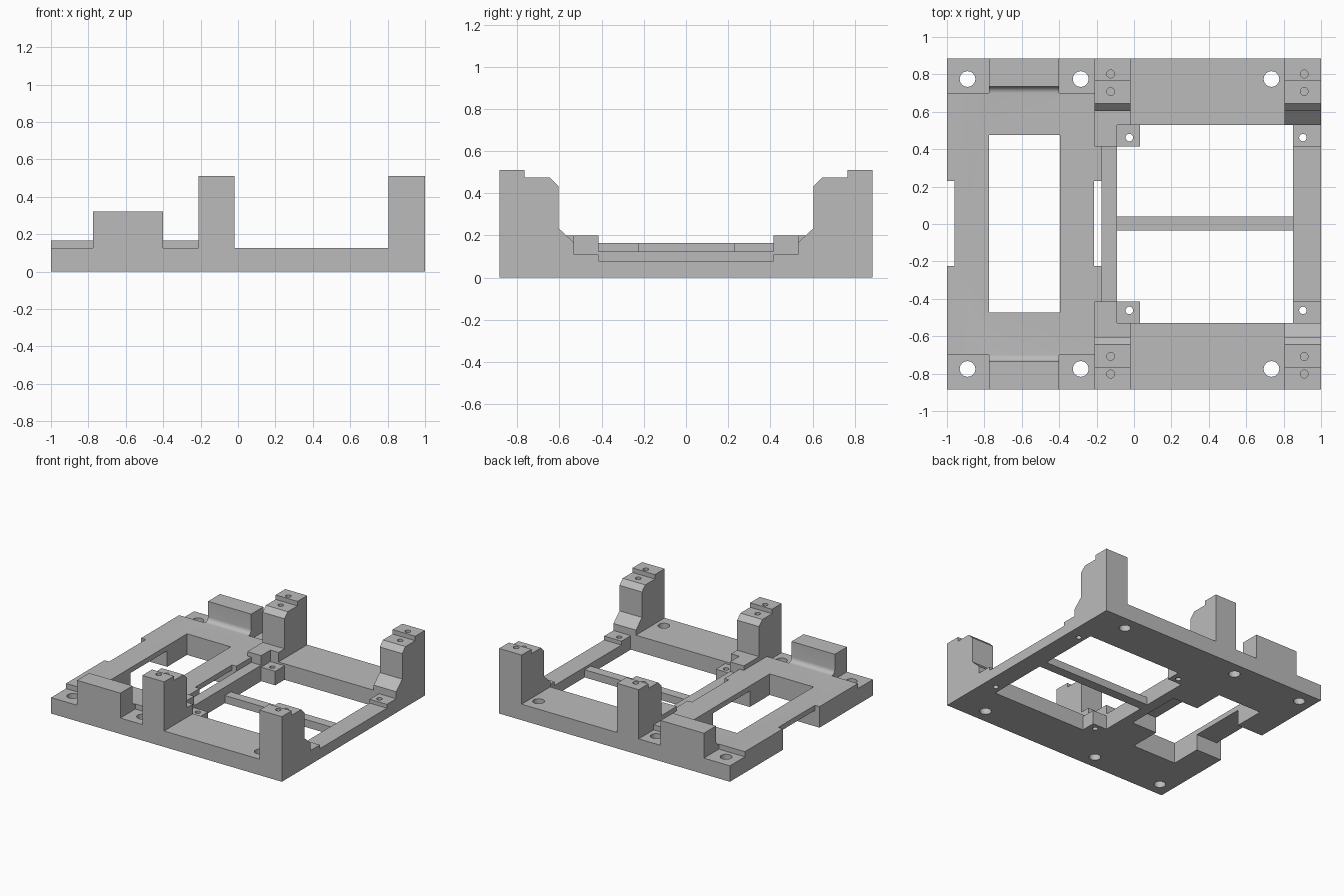
import bpy, bmesh, math
from mathutils import Vector

cube = bpy.data.objects.get("Cube")
if cube:
    bpy.data.objects.remove(cube, do_unlink=True)

grey = bpy.data.materials.new("matte grey")
grey.use_nodes = True
COLOUR = (0.5, 0.5, 0.5, 1)
grey.diffuse_color = COLOUR
grey.node_tree.nodes["Principled BSDF"].inputs["Base Color"].default_value = COLOUR


def prism(name, points, direction):
    """Extrude a closed outline of 3D points along a direction."""
    bm = bmesh.new()
    face = bm.faces.new([bm.verts.new(p) for p in points])
    out = bmesh.ops.extrude_face_region(bm, geom=[face])
    verts = [v for v in out["geom"] if isinstance(v, bmesh.types.BMVert)]
    bmesh.ops.translate(bm, verts=verts, vec=Vector(direction))
    bmesh.ops.recalc_face_normals(bm, faces=bm.faces)
    mesh = bpy.data.meshes.new(name)
    bm.to_mesh(mesh)
    bm.free()
    mesh.materials.append(grey)
    obj = bpy.data.objects.new(name, mesh)
    bpy.context.collection.objects.link(obj)
    return obj


def box(name, x0, x1, y0, y1, z0, z1):
    outline = [(x0, y0, z0), (x1, y0, z0), (x1, y1, z0), (x0, y1, z0)]
    return prism(name, outline, (0, 0, z1 - z0))


def side_profile(name, x0, x1, profile, side):
    """Extrude a (y, z) profile along x, on the front or back side."""
    return prism(name, [(x0, side * y, z) for y, z in profile], (x1 - x0, 0, 0))


def hole(x, y, radius, z0, z1):
    ring = [(x + radius * math.cos(i * math.tau / 24),
             y + radius * math.sin(i * math.tau / 24), z0) for i in range(24)]
    return prism("hole_cutter", ring, (0, 0, z1 - z0))


def combine(target, others, operation):
    """Apply a boolean for each helper, then discard the helper."""
    for other in others:
        other.hide_render = True
        mod = target.modifiers.new("combine", "BOOLEAN")
        mod.operation = operation
        mod.solver = "EXACT"
        mod.object = other
        graph = bpy.context.evaluated_depsgraph_get()
        mesh = bpy.data.meshes.new_from_object(target.evaluated_get(graph))
        target.modifiers.clear()
        target.data = mesh
        bpy.data.objects.remove(other, do_unlink=True)


W = 0.885      # half depth
RAIL = 0.125   # rail height
DECK = 0.165   # raised deck height

# Raised deck on the right-hand end, with its window
frame = box("mounting_frame", -1, -0.175, -0.70, 0.70, 0, DECK)
combine(frame, [
    box("window_cutter", -0.775, -0.395, -0.472, 0.475, -1, 1),
    box("edge_notch_cutter", -1.1, -0.96, -0.225, 0.23, -1, 1),
    box("slot_cutter", -0.213, -0.1, -0.225, 0.23, -1, 1),
    box("channel_cutter", -1.1, -0.1, -0.225, 0.23, -1, RAIL),
], "DIFFERENCE")

# Strip beside the slot, low end rail and thin cross bar
parts = [
    box("inner_strip", -0.175, -0.09, -0.55, 0.55, 0, RAIL),
    box("end_rail", 0.85, 1, -0.55, 0.55, 0, 0.08),
    box("cross_bar", -0.1, 0.86, -0.035, 0.04, 0, 0.06),
]

post_profile = [(W, 0), (W, 0.51), (0.765, 0.51), (0.765, 0.475), (0.645, 0.475),
                (0.605, 0.435), (0.605, 0.235), (0.53, 0.165), (0.53, 0)]
inner_post_profile = post_profile[:6] + [(0.605, 0)]

# Stop block with a rounded foot where it meets the deck
stop_profile = [(W, 0), (W, 0.32), (0.735, 0.32)]
for i in range(7):
    a = i / 6 * math.pi / 2
    stop_profile.append((0.70 + 0.035 * math.cos(a), DECK + 0.035 - 0.035 * math.sin(a)))
stop_profile.append((0.70, 0))

for s in (-1, 1):
    def pair(name, x0, x1, y0, y1, z1):
        ya, yb = sorted((s * y0, s * y1))
        return box(name, x0, x1, ya, yb, 0, z1)

    parts += [
        pair("long_rail", -1, -0.2, 0.69, W, RAIL),
        pair("long_rail", -0.21, 1, 0.53, W, RAIL),
        side_profile("stop_block", -0.775, -0.4, stop_profile, s),
        side_profile("corner_post", 0.805, 1, post_profile, s),
        side_profile("inner_post", -0.21, -0.02, inner_post_profile, s),
        pair("step_block", -0.21, -0.09, 0.415, 0.61, 0.2),
        pair("step_block", -0.21, -0.02, 0.53, 0.61, 0.2),
        pair("inner_lug", -0.1, 0.032, 0.415, 0.54, 0.11),
        pair("end_lug", 0.85, 1, 0.415, 0.54, 0.11),
    ]
combine(frame, parts, "UNION")

# Fixing holes, lug holes and blind screw holes
cutters = []
for s in (-1, 1):
    for x in (-0.89, -0.285, 0.735):
        cutters.append(hole(x, s * 0.775, 0.042, -0.1, 0.3))
    for x in (-0.025, 0.903):
        cutters.append(hole(x, s * 0.462, 0.02, -0.1, 0.3))
    for x in (-0.125, 0.91):
        for y in (0.708, 0.802):
            cutters.append(hole(x, s * y, 0.021, 0.35, 0.6))
combine(frame, cutters, "DIFFERENCE")

# Smooth only the round surfaces
bpy.ops.object.select_all(action="DESELECT")
frame.select_set(True)
bpy.context.view_layer.objects.active = frame
bpy.ops.object.shade_smooth_by_angle(angle=math.radians(30))
